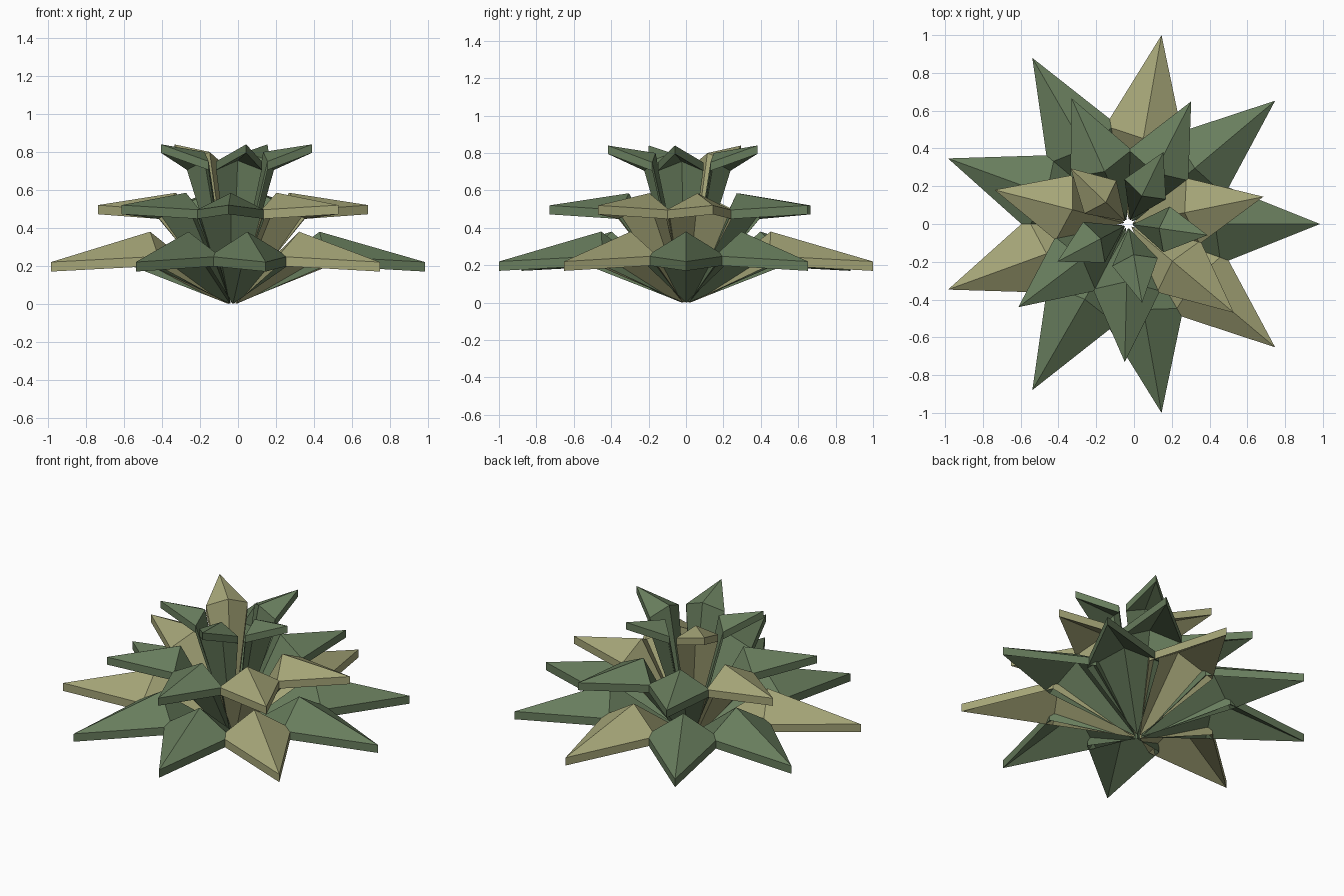
import bpy, bmesh, math
from mathutils import Matrix, Vector

if "Cube" in bpy.data.objects:
    bpy.data.objects.remove(bpy.data.objects["Cube"])


def material(name, color):
    m = bpy.data.materials.new(name)
    m.diffuse_color = (*color, 1)
    m.use_nodes = True
    m.node_tree.nodes["Principled BSDF"].inputs["Base Color"].default_value = m.diffuse_color
    return m


GREEN = material("leaf green", (0.138, 0.205, 0.109))
TAN = material("dry leaf tan", (0.38, 0.38, 0.188))
CENTRE = Vector((-0.0306, 0, 0))
BASE_R = 0.022


def add_leaf(bm, angle, mat, tip, side, peak, thick):
    """One pointed leaf: folded diamond shell of even thickness, rooted at the centre.
    tip = (radius, z), side = (radius, half width, z), peak = (radius, z)."""
    outline = [(BASE_R, 0, thick), (side[0], -side[1], side[2]),
               (tip[0], 0, tip[1]), (side[0], side[1], side[2])]
    turn = Matrix.Translation(CENTRE) @ Matrix.Rotation(math.radians(angle), 4, 'Z')

    def vert(x, y, z):
        return bm.verts.new(turn @ Vector((x, y, z)))

    upper = [vert(*p) for p in outline]
    lower = [vert(x, y, z - thick) for x, y, z in outline]
    crown = vert(peak[0], 0, peak[1])
    hollow = vert(peak[0], 0, peak[1] - thick)
    faces = []
    for i in range(4):
        j = (i + 1) % 4
        faces.append(bm.faces.new((upper[i], upper[j], crown)))                # top facets
        faces.append(bm.faces.new((lower[j], lower[i], hollow)))               # underside
        faces.append(bm.faces.new((lower[i], lower[j], upper[j], upper[i])))   # rim
    for f in faces:
        f.material_index = mat


def leaf_tier(name, count, start, tan_leaves, **shape):
    bm = bmesh.new()
    for i in range(count):
        add_leaf(bm, start + i * 360 / count, int(i in tan_leaves), **shape)
    bmesh.ops.recalc_face_normals(bm, faces=bm.faces)
    mesh = bpy.data.meshes.new(name)
    bm.to_mesh(mesh)
    bm.free()
    mesh.materials.append(GREEN)
    mesh.materials.append(TAN)
    ob = bpy.data.objects.new(name, mesh)
    bpy.context.collection.objects.link(ob)


# Three whorls, wide and low to small and high
leaf_tier("lower_leaves", 9, 0, {2, 5, 8},
          tip=(1.0154, 0.22), side=(0.49, 0.21, 0.25), peak=(0.46, 0.38), thick=0.05)
leaf_tier("middle_leaves", 7, 11.4, {0, 3, 6},
          tip=(0.73, 0.52), side=(0.35, 0.178, 0.495), peak=(0.305, 0.585), thick=0.048)
leaf_tier("upper_leaves", 5, -8, {2},
          tip=(0.424, 0.84), side=(0.205, 0.122, 0.75), peak=(0.165, 0.80), thick=0.045)
